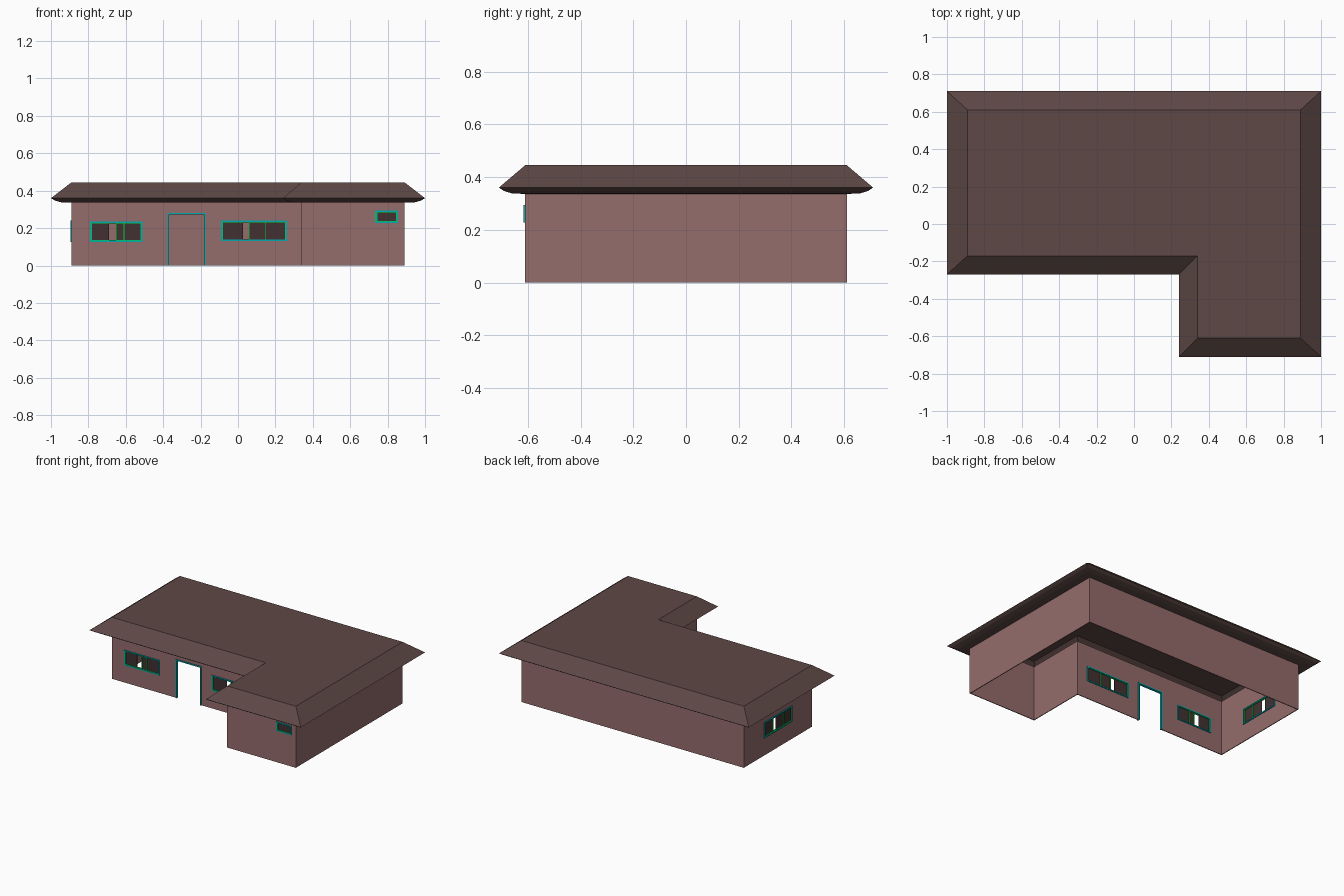
import bpy, bmesh

if "Cube" in bpy.data.objects:
    bpy.data.objects.remove(bpy.data.objects["Cube"])


def material(name, rgb):
    m = bpy.data.materials.new(name)
    m.diffuse_color = (*rgb, 1)
    m.use_nodes = True
    m.node_tree.nodes["Principled BSDF"].inputs["Base Color"].default_value = m.diffuse_color
    return m


WALL = material("wall_paint", (0.30, 0.15, 0.15))
ROOF = material("roof_brown", (0.11, 0.065, 0.06))
GLASS = material("dark_glass", (0.055, 0.03, 0.032))
CYAN = material("frame_cyan", (0.0, 0.42, 0.45))
GREEN = material("sash_green", (0.0, 0.7, 0.03))


def make(name, bm, mat):
    bmesh.ops.recalc_face_normals(bm, faces=bm.faces)
    me = bpy.data.meshes.new(name)
    bm.to_mesh(me)
    bm.free()
    ob = bpy.data.objects.new(name, me)
    bpy.context.collection.objects.link(ob)
    if mat:
        me.materials.append(mat)
    return ob


def add_box(bm, lo, hi):
    vs = bmesh.ops.create_cube(bm, size=1)["verts"]
    for v in vs:
        for i in range(3):
            v.co[i] = lo[i] if v.co[i] < 0 else hi[i]


def outline(t, z):
    # L-shaped plan: t=0 is the eave line, t=1 the wall line
    x, y, w = 1 - 0.11 * t, 0.71 - 0.10 * t, 0.24 + 0.10 * t
    return [(p, q, z) for p, q in ((-x, y), (-x, -0.27 + 0.1 * t), (w, -0.27 + 0.1 * t),
                                   (w, -y), (x, -y), (x, y))]


def loft(bm, rings):
    rows = [[bm.verts.new(c) for c in r] for r in rings]
    for a, b in zip(rows, rows[1:]):
        for i in range(6):
            j = (i + 1) % 6
            bm.faces.new((a[i], a[j], b[j], b[i]))
    return rows


# Roof: soffit, curved eave edge, sloped skirt and flat top
bm = bmesh.new()
rows = loft(bm, [outline(1, 0.336), outline(0.5, 0.338), outline(0.2, 0.347),
                 outline(0, 0.36), outline(1, 0.445)])
bm.faces.new(rows[-1])
make("roof", bm, ROOF)

# Walls: thin L-shaped shell, open at the bottom
bm = bmesh.new()
loft(bm, [outline(1, 0), outline(1, 0.40)])
walls = make("walls", bm, WALL)
sol = walls.modifiers.new("thickness", "SOLIDIFY")
sol.thickness = 0.008
sol.offset = -1

# Openings: name, axis along the wall, wall plane, start, end, bottom, top, panes, 
OPENINGS = [
    ("left_window", 0, -0.17, -0.79, -0.51, 0.127, 0.236, [(-0.79, -0.69), (-0.65, -0.61), (-0.61, -0.51)]),
    ("middle_window", 0, -0.17, -0.09, 0.262, 0.13, 0.241, [(-0.09, 0.028), (0.062, 0.148), (0.148, 0.262)]),
    ("wing_window", 0, -0.61, 0.735, 0.855, 0.228, 0.294, [(0.735, 0.855)]),
    ("side_window", 1, -0.89, 0.06, 0.38, 0.127, 0.24, [(0.06, 0.15), (0.15, 0.245), (0.28, 0.38)]),
    ("door", 0, -0.17, -0.377, -0.174, -0.01, 0.28, []),
]


def wall_box(bm, axis, plane, out, inn, a, b, z0, z1):
    # box in wall coordinates, from plane-out to plane+inn
    lo, hi = [0, 0, z0], [0, 0, z1]
    lo[axis], hi[axis] = a, b
    lo[1 - axis], hi[1 - axis] = plane - out, plane + inn
    add_box(bm, lo, hi)


def frame(bm, axis, plane, out, inn, a, b, z0, z1, w, sill=True):
    wall_box(bm, axis, plane, out, inn, a, a + w, z0, z1)
    wall_box(bm, axis, plane, out, inn, b - w, b, z0, z1)
    wall_box(bm, axis, plane, out, inn, a + w, b - w, z1 - w, z1)
    if sill:
        wall_box(bm, axis, plane, out, inn, a + w, b - w, z0, z0 + w)


cut = bmesh.new()
for name, ax, pl, a, b, z0, z1, panes in OPENINGS:
    wall_box(cut, ax, pl, 0.05, 0.05, a + 0.002, b - 0.002, z0 + 0.002, z1 - 0.002)
    # Outer frame
    bm = bmesh.new()
    frame(bm, ax, pl, 0.006, 0.012, a, b, max(z0, 0), z1, 0.008, bool(panes))
    make(name + "_frame", bm, CYAN)
    if not panes:
        continue
    # Panes with thin sashes
    glass, sash = bmesh.new(), bmesh.new()
    for p, q in panes:
        p, q = max(p, a + 0.004), min(q, b - 0.004)
        wall_box(glass, ax, pl, -0.002, 0.004, p, q, z0 + 0.006, z1 - 0.006)
    for p, q in panes[-2:]:
        wall_box(sash, ax, pl, 0.003, 0.008, p - 0.002, p + 0.002, z0 + 0.006, z1 - 0.006)
    frame(sash, ax, pl, 0.003, 0.008, a + 0.006, b - 0.006, z0 + 0.006, z1 - 0.006, 0.004)
    make(name + "_glass", glass, GLASS)
    make(name + "_sash", sash, GREEN)

# Cut the openings out of the walls
cutter = make("opening_cutter", cut, None)
cutter.hide_render = True
boo = walls.modifiers.new("openings", "BOOLEAN")
boo.object = cutter
boo.operation = "DIFFERENCE"
boo.solver = "EXACT"
bpy.context.view_layer.objects.active = walls
walls.select_set(True)
for m in ("thickness", "openings"):
    bpy.ops.object.modifier_apply(modifier=m)
bpy.data.objects.remove(cutter)
